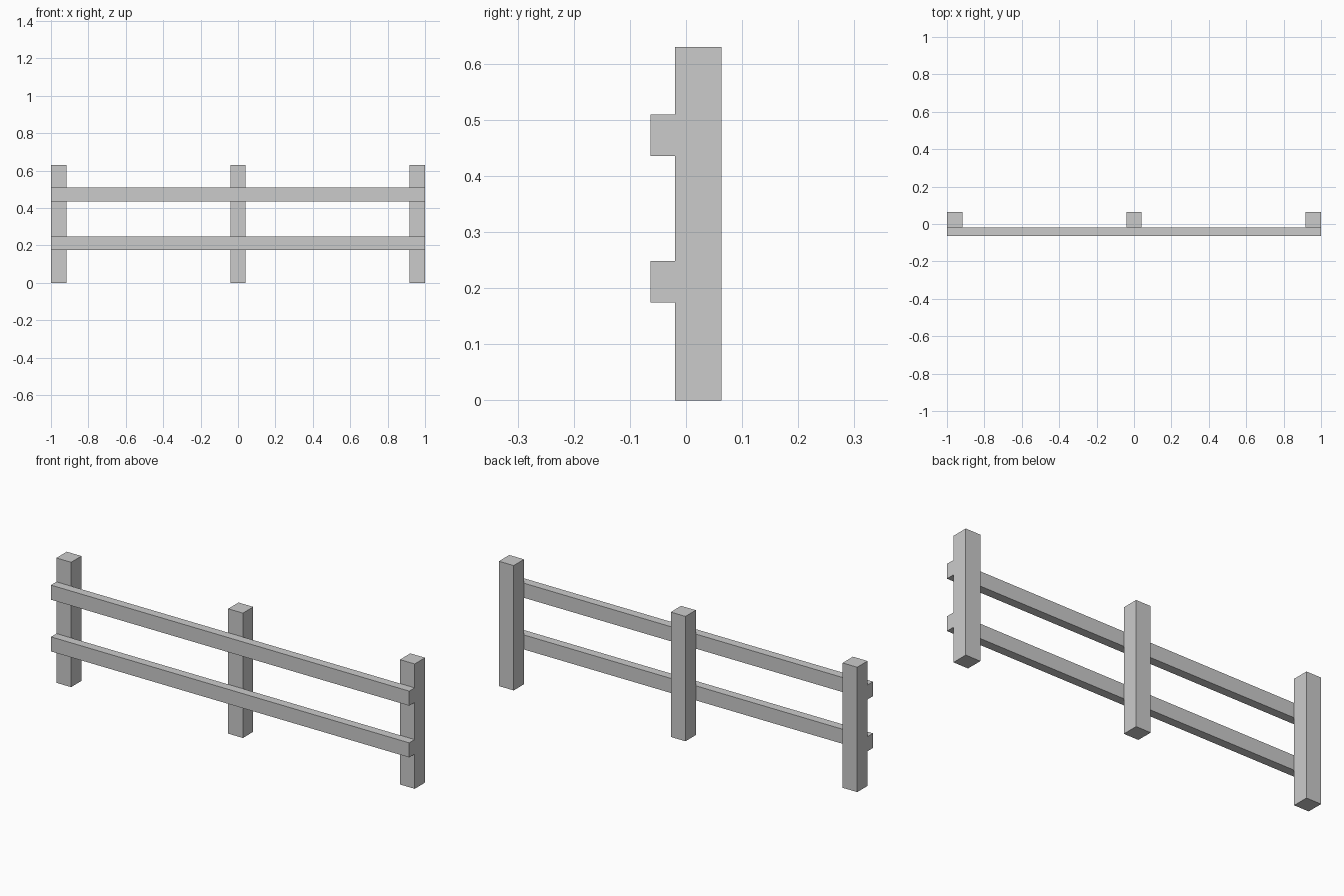
import bpy

if "Cube" in bpy.data.objects:
    bpy.data.objects.remove(bpy.data.objects["Cube"])

POST_W = 0.082
POST_H = 0.63
Y_FRONT, Y_JOIN, Y_BACK = -0.063, -0.0195, 0.063


def box(name, lo, hi):
    """Axis-aligned box between two corners."""
    centre = [(a + b) / 2 for a, b in zip(lo, hi)]
    bpy.ops.mesh.primitive_cube_add(size=1, location=centre)
    ob = bpy.context.object
    ob.name = name
    ob.scale = [b - a for a, b in zip(lo, hi)]
    bpy.ops.object.transform_apply(location=False, rotation=False, scale=True)
    return ob


# Upright posts
for side, x in (("left", -1 + POST_W / 2), ("middle", 0), ("right", 1 - POST_W / 2)):
    box(f"{side}_post", (x - POST_W / 2, Y_JOIN, 0), (x + POST_W / 2, Y_BACK, POST_H))

# Horizontal rails fixed to the front of the posts
for level, z in (("lower", 0.175), ("upper", 0.436)):
    box(f"{level}_rail", (-1, Y_FRONT, z), (1, Y_JOIN, z + 0.0735))
